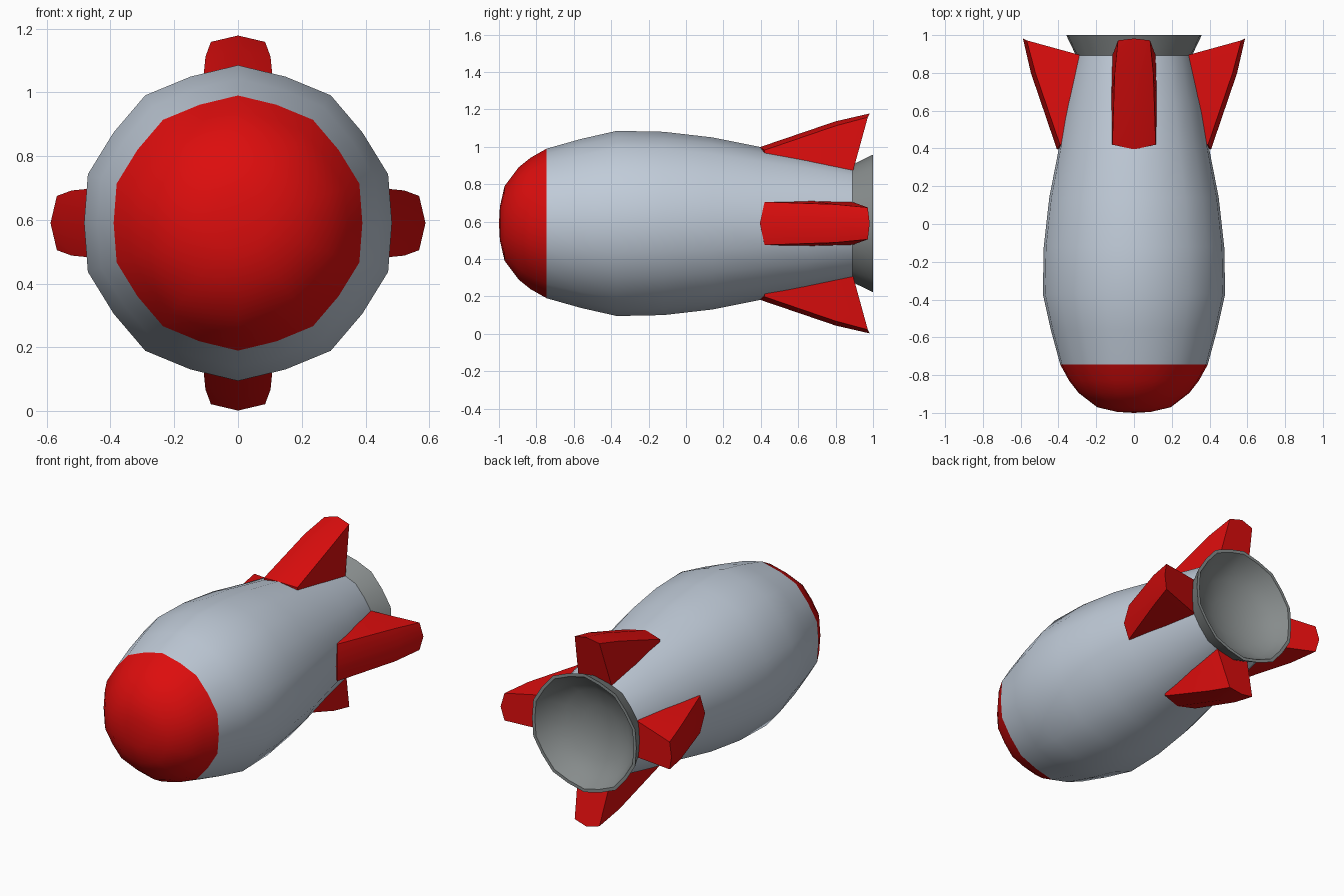
import bpy, bmesh, math

if "Cube" in bpy.data.objects:
    bpy.data.objects.remove(bpy.data.objects["Cube"])

CZ = 0.59      # height of the rocket axis
SIDES = 20


def material(name, rgb):
    m = bpy.data.materials.new(name)
    m.diffuse_color = (*rgb, 1)
    m.use_nodes = True
    m.node_tree.nodes["Principled BSDF"].inputs["Base Color"].default_value = m.diffuse_color
    return m


RED = material("red", (0.72, 0.004, 0.004))
SILVER = material("silver", (0.53, 0.60, 0.69))
GREY = material("dark_grey", (0.24, 0.26, 0.26))


def finish(name, bm, mat, angle):
    bmesh.ops.recalc_face_normals(bm, faces=bm.faces)
    me = bpy.data.meshes.new(name)
    bm.to_mesh(me)
    bm.free()
    me.materials.append(mat)
    ob = bpy.data.objects.new(name, me)
    bpy.context.collection.objects.link(ob)
    bpy.ops.object.select_all(action='DESELECT')
    ob.select_set(True)
    bpy.context.view_layer.objects.active = ob
    bpy.ops.object.shade_smooth_by_angle(angle=math.radians(angle))
    return ob


def lathe(name, profile, mat, angle=40):
    """Revolve (y, radius) points around the long axis; every second
    column sits slightly inward, giving the soft ten-sided outline."""
    bm = bmesh.new()
    rings = []
    for y, r in profile:
        if r == 0:
            rings.append([bm.verts.new((0, y, CZ))] * SIDES)
            continue
        ring = []
        for k in range(SIDES):
            a = 2 * math.pi * k / SIDES
            q = r * (0.975 if k % 2 else 1.0)
            ring.append(bm.verts.new((q * math.sin(a), y, CZ + q * math.cos(a))))
        rings.append(ring)
    for a, b in zip(rings, rings[1:]):
        for k in range(SIDES):
            n = (k + 1) % SIDES
            bm.faces.new(list(dict.fromkeys((a[k], a[n], b[n], b[k]))))
    return finish(name, bm, mat, angle)


# Nose cap
lathe("nose_cap", [(-1, 0), (-0.995, 0.09), (-0.97, 0.2), (-0.895, 0.3),
                   (-0.83, 0.352), (-0.745, 0.4)], RED)

# Main hull
lathe("hull", [(-0.745, 0.4), (-0.56, 0.452), (-0.37, 0.495), (-0.12, 0.49),
               (0.14, 0.46), (0.4, 0.408), (0.65, 0.365), (0.895, 0.314)], SILVER)

# Flared exhaust nozzle with hollow bowl
lathe("nozzle", [(0.84, 0.29), (0.89, 0.314), (1.0, 0.368), (1.0, 0.348),
                 (0.93, 0.305), (0.87, 0.22), (0.835, 0.11), (0.825, 0)], GREY)


# Fins: three stations of root, edge, ridge, edge, root
def fin(name, turn):
    # (root x, y, r), (edge x, y, r), (ridge y, r)
    stations = [((0.12, 0.42, 0.30), (0.115, 0.42, 0.392), (0.395, 0.408)),
                ((0.125, 0.64, 0.28), (0.102, 0.80, 0.522), (0.80, 0.546)),
                ((0.115, 0.89, 0.27), (0.085, 0.972, 0.568), (0.982, 0.588))]
    bm = bmesh.new()
    c, s = math.cos(turn), math.sin(turn)

    def vert(x, y, r):
        return bm.verts.new((x * c + r * s, y, CZ - x * s + r * c))

    rows = []
    for (rx, ry, rr), (ex, ey, er), (ty, tr) in stations:
        rows.append([vert(-rx, ry, rr), vert(-ex, ey, er), vert(0, ty, tr),
                     vert(ex, ey, er), vert(rx, ry, rr)])
    for a, b in zip(rows, rows[1:]):
        for k in range(5):
            n = (k + 1) % 5
            bm.faces.new((a[k], a[n], b[n], b[k]))
    bm.faces.new(rows[0])
    bm.faces.new(rows[-1])
    finish(name, bm, RED, 30)


for i, side in enumerate(("top", "right", "bottom", "left")):
    fin(side + "_fin", i * math.pi / 2)
